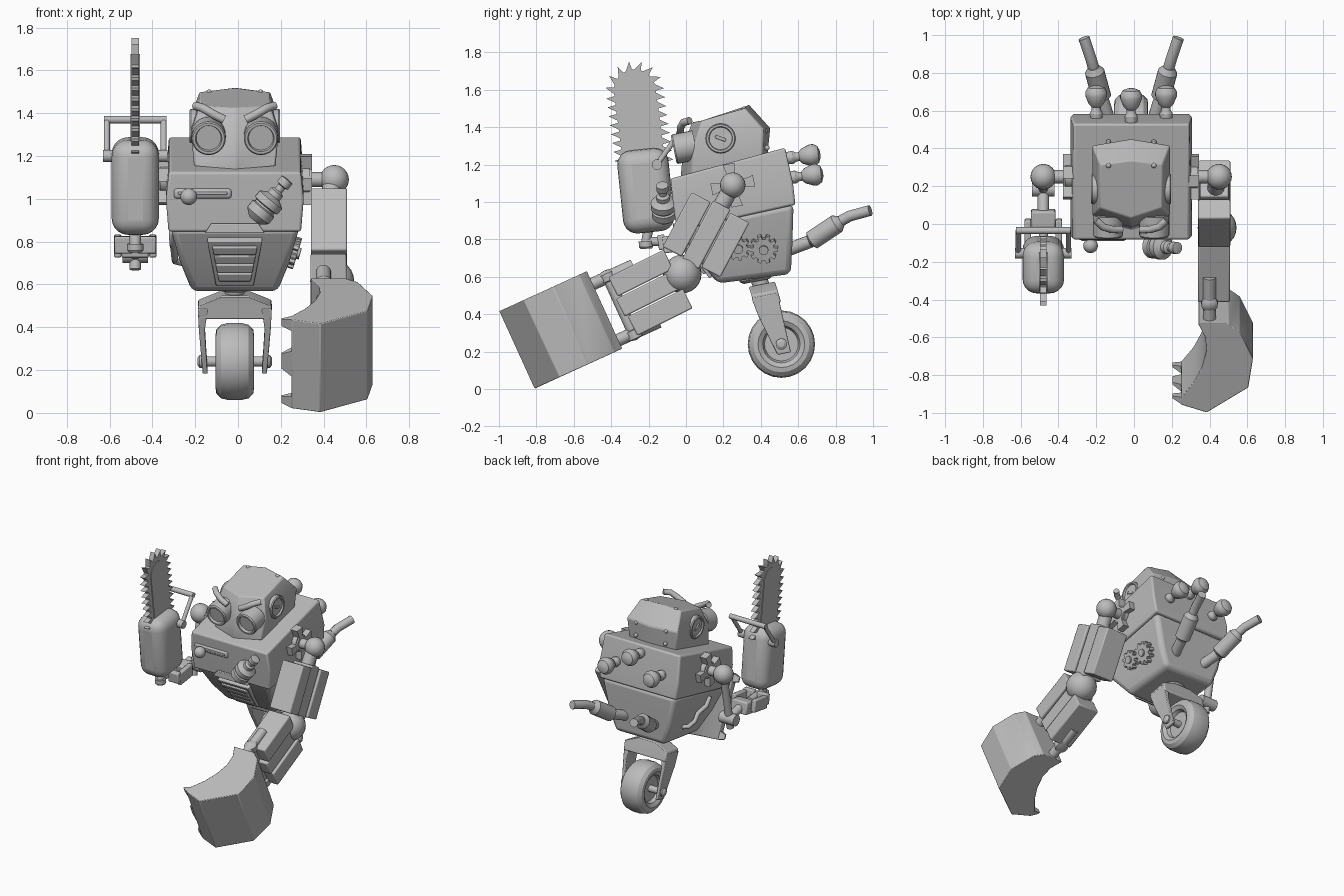
import bpy, bmesh, math
from mathutils import Vector, Matrix

if "Cube" in bpy.data.objects:
    bpy.data.objects.remove(bpy.data.objects["Cube"])

grey = bpy.data.materials.new("plain grey")
grey.diffuse_color = (0.5, 0.5, 0.5, 1)
grey.use_nodes = True
grey.node_tree.nodes["Principled BSDF"].inputs["Base Color"].default_value = grey.diffuse_color
CX = -0.015  # centre line of the torso, head and wheel


def loft(name, rings, bevel=0.0, seg=2):
    """Skin a list of closed rings and cap both ends."""
    bm = bmesh.new()
    rows = [[bm.verts.new(p) for p in ring] for ring in rings]
    n = len(rows[0])
    for a, b in zip(rows, rows[1:]):
        for i in range(n):
            j = (i + 1) % n
            bm.faces.new((a[i], a[j], b[j], b[i]))
    bm.faces.new(rows[0])
    bm.faces.new(rows[-1])
    bmesh.ops.remove_doubles(bm, verts=bm.verts, dist=1e-5)
    bmesh.ops.recalc_face_normals(bm, faces=bm.faces)
    me = bpy.data.meshes.new(name)
    bm.to_mesh(me)
    bm.free()
    me.materials.append(grey)
    ob = bpy.data.objects.new(name, me)
    bpy.context.collection.objects.link(ob)
    if bevel:
        m = ob.modifiers.new("Bevel", 'BEVEL')
        m.width, m.segments, m.limit_method = bevel, seg, 'ANGLE'
        m.angle_limit = math.radians(25)
    return ob


def frame(axis):
    return Vector(axis).to_track_quat('Z', 'Y')


def lathe(name, origin, axis, profile, seg=20):
    """Turn (radius, height) pairs around an axis."""
    q, o = frame(axis), Vector(origin)
    return loft(name, [[o + q @ Vector((max(r, 1e-6) * math.cos(i * math.tau / seg),
                                        max(r, 1e-6) * math.sin(i * math.tau / seg), h))
                        for i in range(seg)] for r, h in profile])


def rod(name, p, q, r, r2=None, seg=16):
    d = Vector(q) - Vector(p)
    return lathe(name, p, d, [(r, 0), (r if r2 is None else r2, d.length)], seg)


def ball(name, c, r):
    return lathe(name, c, (0, 0, 1), [(r * math.sin(math.pi * k / 12), -r * math.cos(math.pi * k / 12))
                                      for k in range(13)], 24)


def box(name, c, size, tilt=0, bevel=0.008, seg=2, offset=(0, 0, 0)):
    """Box turned about x; offset is in the turned frame."""
    R = Matrix.Rotation(math.radians(tilt), 3, 'X')
    sx, sy, sz = (s / 2 for s in size)
    return loft(name, [[Vector(c) + R @ (Vector(offset) + Vector((x, y, z))) for x, y in
                        ((-sx, -sy), (sx, -sy), (sx, sy), (-sx, sy))] for z in (-sz, sz)], bevel, seg)


def slab(name, levels, bevel):
    """Tilted rectangular sections: half width, front y, z, back y, z."""
    return loft(name, [[(CX - w, yf, zf), (CX + w, yf, zf), (CX + w, yb, zb), (CX - w, yb, zb)]
                       for w, yf, zf, yb, zb in levels], bevel, 3)


def gear(name, c, axis, r_in, r_out, teeth, thick, foot, tip, turn=0):
    q, pts = frame(axis), []
    for k in range(teeth):
        for r, f in ((r_in, -foot), (r_out, -tip), (r_out, tip), (r_in, foot)):
            a = (k + f) * math.tau / teeth + turn
            pts.append((r * math.cos(a), r * math.sin(a)))
    return loft(name, [[Vector(c) + q @ Vector((x, y, h)) for x, y in pts] for h in (0, thick)])


def tube(name, pts, r):
    cu = bpy.data.curves.new(name, 'CURVE')
    cu.dimensions, cu.bevel_depth, cu.bevel_resolution, cu.use_fill_caps = '3D', r, 3, True
    sp = cu.splines.new('POLY')
    sp.points.add(len(pts) - 1)
    for p, co in zip(sp.points, pts):
        p.co = (*co, 1)
    cu.materials.append(grey)
    ob = bpy.data.objects.new(name, cu)
    bpy.context.collection.objects.link(ob)


# Torso
slab("upper_torso", [(0.31, -0.05, 0.845, 0.585, 0.985), (0.322, -0.07, 1.0, 0.572, 1.1),
                     (0.308, -0.083, 1.125, 0.53, 1.29)], 0.012)
slab("lower_torso", [(0.2, 0.17, 0.565, 0.56, 0.615), (0.255, 0.06, 0.7, 0.568, 0.76),
                     (0.302, -0.042, 0.86, 0.575, 0.99)], 0.03)
loft("seam_plate", [[(CX + x, y, z) for x, z in ((-.14, .84), (.14, .84), (.11, .885), (-.11, .885))]
                    for y in (-.07, 0)], .004)


# Sloped belly grille
def belly(x, t, out):
    return Vector((CX + x, -0.045 + 0.215 * t, 0.84 - 0.275 * t)) + Vector((0, -0.788, -0.616)) * out


def plate(name, t0, t1, w0, w1, o0, o1):
    return loft(name, [[belly(-w0, t0, o), belly(w0, t0, o), belly(w1, t1, o), belly(-w1, t1, o)]
                       for o in (o0, o1)], 0.005)


plate("grille_frame", 0.1, 0.86, 0.128, 0.088, -0.03, 0.018)
for k in range(4):
    t = 0.18 + k * 0.15
    plate("grille_slat", t, t + 0.13, 0.105 - k * 0.008, 0.099 - k * 0.008, 0, 0.03)

# Chest slot, knob and valve
box("chest_slot", (-0.165, -0.068, 1.025), (0.27, 0.03, 0.048), 6, 0.013)
box("slot_groove", (-0.165, -0.08, 1.025), (0.23, 0.02, 0.014), 6, 0.004)
rod("knob_stem", (-0.23, -0.06, 1.015), (-0.23, -0.11, 1.01), 0.015)
ball("chest_knob", (-0.23, -0.115, 1.01), 0.039)
lathe("chest_valve", (0.075, -0.115, 0.9), (0.63, -0.05, 0.77),
      [(.03, 0), (.05, .015), (.065, .03), (.065, .07), (.055, .075), (.055, .085), (.068, .09),
       (.068, .125), (.035, .145), (.035, .17), (.02, .18), (.02, .205), (.032, .21), (.032, .245), (0, .25)])
rod("valve_mount", (0.13, -0.04, 0.98), (0.13, -0.12, 0.98), 0.035)


# Head: six-sided sections with a centre ridge
def head_ring(w, front, mid_f, mid_b, back):
    return [(CX, *front), (CX + w, *mid_f), (CX + w, *mid_b), (CX, *back), (CX - w, *mid_b), (CX - w, *mid_f)]


loft("head", [head_ring(.19, (-.03, 1.13), (.025, 1.15), (.41, 1.24), (.435, 1.245)),
              head_ring(.205, (-.015, 1.29), (.045, 1.31), (.415, 1.39), (.45, 1.395)),
              head_ring(.165, (.03, 1.425), (.085, 1.435), (.315, 1.5), (.335, 1.522))], 0.008)
for s in (-1, 1):
    lathe("eye", (CX + s * .122, .05, 1.305), (0, -.97, -.2),
          [(.08, 0), (.08, .11), (.074, .118), (.062, .118), (.058, .1), (0, .1)], 24)
    tube("eyebrow", [(CX + s * x, y, z) for x, y, z in
                     ((.185, .02, 1.435), (.15, -.015, 1.425), (.1, -.03, 1.395), (.05, -.03, 1.37))], .02)
    lathe("ear", (CX + s * .17, .185, 1.34), (s, 0, 0),
          [(.08, 0), (.08, .035), (.075, .042), (.064, .042), (.06, .03), (0, .03)], 24)
    box("ear_slot", (CX + s * .2, .185, 1.34), (.015, .06, .018), -20, .004)
    for y, z in ((.445, 1.29), (.435, 1.38)):
        ball("head_rivet", (CX + s * .12, y - .012, z), .014)
    ball("top_rivet", (CX + s * .12, .31, 1.497), .014)

    # Shoulders
    lathe("shoulder_pad", (CX + s * .29, .25, 1.09), (s, 0, 0), [(.06, 0), (.06, .06), (0, .06)])
    gear("shoulder_cross", (CX + s * .3, .25, 1.09), (s, 0, 0), .055, .12, 4, .06, .22, .17, .2)
    rod("shoulder_axle", (CX + s * .32, .25, 1.09), (CX + s * .46, .25, 1.09), .035)
    ball("shoulder_ball", (CX + s * .465, .25, 1.09), .068)

    # Exhaust pipes
    P = [(CX + s * x, y, z) for x, y, z in ((.11, .52, .735), (.155, .665, .79), (.2, .83, .9),
                                            (.213, .875, .925), (.25, .985, .955))]
    rod("pipe_base", P[0], P[1], .035)
    d = Vector(P[2]) - Vector(P[1])
    lathe("pipe_muffler", P[1], d, [(.035, 0), (.052, .012), (.052, d.length - .03), (.03, d.length)])
    tube("pipe_end", P[2:5], .03)

# Back knobs
for x, z, y in ((-.185, 1.13, .555), (0, 1.235, .54), (.185, 1.13, .555)):
    lathe("back_knob", (CX + x, y, z), (0, 1, .12),
          [(.03, -.02), (.035, .03), (.024, .05), (.024, .065), (.04, .08), (.058, .125),
           (.058, .145), (.045, .168), (.02, .178), (0, .18)])

# Gears on one flank, bent lever on the other
for y, z, r, t in ((.28, .76, .065, 9), (.415, .755, .077, 10)):
    gear("side_gear", (CX + .255, y, z), (1, 0, -.3), r * .75, r, t, .04, .3, .2)
    lathe("gear_hub", (CX + .255, y, z), (1, 0, -.3), [(.025, 0), (.025, .052), (0, .052)])
tube("side_lever", [(-.255, .4, .7), (-.295, .39, .71), (-.295, .32, .72), (-.3, .29, .77),
                    (-.305, .2, .79), (-.31, .17, .84), (-.27, .16, .84)], .016)

# Wheel and fork
lathe("fork_collar", (CX, .375, .59), (0, .2, -1), [(.09, -.03), (.09, 0), (.07, .015), (0, .015)])
rod("fork_stem", (CX, .375, .63), (CX, .41, .53), .045)
loft("fork_bridge", [[(CX + a * w, y + b * .07, z + b * .014) for a, b in ((-1, -1), (1, -1), (1, 1), (-1, 1))]
                     for w, y, z in ((.06, .405, .56), (.172, .42, .515), (.17, .438, .45))], .008)
for s in (-1, 1):
    loft("fork_leg", [[(CX + s * x, y + b * h, z + b * h * .2) for x, b in ((x0, -1), (x1, -1), (x1, 1), (x0, 1))]
                      for x0, x1, y, z, h in ((.125, .173, .42, .5, .07), (.14, .168, .45, .4, .062),
                                              (.127, .15, .525, .19, .036))], .005)
    lathe("axle_cap", (CX + s * .13, .51, .24), (s, 0, 0), [(.03, 0), (.03, .035), (.015, .045), (0, .045)])
rod("axle", (CX - .14, .51, .24), (CX + .14, .51, .24), .024)
half = [(.09, .05), (.1, .075), (.125, .09), (.15, .086), (.172, .065), (.18, .03)]
lathe("wheel", (CX, .51, .24), (1, 0, 0), [(0, -.05)] + [(r, -h) for r, h in half]
      + [(r, h) for r, h in reversed(half)] + [(0, .05)], 24)

# Heavy arm: slatted upper arm, elbow, forearm
for nm, c, tilt, ln in (("upper_arm", (.425, .107, .825), -28, .33), ("forearm", (.423, -.19, .515), -63.5, .33)):
    for k, w, hx in ((-1, .115, .17), (0, .105, .15), (1, .115, .17)):
        box(nm + "_slat", c, (hx, w, ln + (.03 if k == 0 else 0)), tilt, .008, 2, (0, k * .117, 0))
rod("arm_link", (.44, .25, 1.09), (.43, .16, .93), .045)
ball("elbow", (.44, -.02, .615), .103)

# Wrist pin with two knuckles
F, D = Vector((0, -.91, -.415)), Vector((0, .415, -.91))
pin = Vector((.4, -.435, .635))
lathe("wrist_pin", pin, D, [(0, 0), (.025, .004), (.044, .02), (.044, .06), (.03, .065), (.03, .35),
                            (.044, .355), (.044, .4), (0, .41)])
for h in (.04, .37):
    rod("wrist_knuckle", pin + D * h - F * .15, pin + D * h + F * .16, .034)

# Scoop claw with three teeth
prof = [(.34, 0), (.5, 0), (.56, .045), (.63, .2), (.605, .37), (.385, .515), (.25, .47),
        (.25, .425), (.315, .34), (.36, .25), (.383, .16), (.378, .08)]
O = Vector((0, -.53, .63))
loft("scoop", [[O + Vector((x, 0, 0)) + F * v + D * w for x, v in prof] for w in (0, .455)], .004)
for a, b in ((0, .06), (.16, .295), (.395, .455)):
    m = (b - a) * .22
    loft("scoop_tooth", [[O + Vector((x, 0, 0)) + F * v + D * w for v, w in
                          ((v0, a + i), (v1, a + i), (v1, b - i), (v0, b - i))]
                         for x, v0, v1, i in ((.255, .425, .47, 0), (.203, .425, .437, m))])

# Thin arm and gripping hand
X = -.48
rod("thin_upper_arm", (X, .25, 1.09), (X, .17, .67), .026)
rod("thin_elbow", (X - .06, .185, .74), (X + .06, .185, .74), .04)
rod("thin_forearm", (X, .185, .74), (X, .05, .775), .03)
box("hand", (X, .03, .775), (.13, .09, .09), 10, .01)
for s in (-1, 1):
    box("finger", (X + s * .082, -.05, .78), (.035, .15, .09), 8, .008)
    box("finger_tip", (X + s * .055, -.13, .785), (.085, .04, .08), 8, .008)
rod("saw_grip", (X, -.05, .785), (X, -.2, .79), .024)

# Chainsaw body, pommel and handle
box("saw_body", (X, -.215, 1.06), (.22, .275, .445), 6, .075, 5)
rod("saw_neck", (X, -.2, .86), (X, -.215, .78), .026)
lathe("saw_pommel", (X, -.215, .79), (0, .05, -1), [(.038, 0), (.038, .03), (.03, .04), (0, .04)])
for s in (-1, 1):
    rod("handle_pivot", (X + s * .09, -.155, 1.2), (X + s * .15, -.155, 1.2), .028)
    rod("handle_side", (X + s * .133, -.155, 1.2), (X + s * .133, -.035, 1.37), .014)
rod("handle_bar", (X - .145, -.035, 1.37), (X + .145, -.035, 1.37), .018)

# Blade: a rounded bar with hooked teeth
U, V = Vector((0, -.13, .991)), Vector((0, .991, .13))
base, R, L, N = Vector((X, -.222, 1.2)), .112, .4, 24


def edge(t, out):
    """Point at fraction t around the bar, pushed outwards."""
    s = t * (2 * L + math.pi * R)
    if s < L:
        return base + U * s + V * (R + out)
    if s > L + math.pi * R:
        return base + U * (2 * L + math.pi * R - s) - V * (R + out)
    a = (s - L) / R
    return base + U * (L + (R + out) * math.sin(a)) + V * (R + out) * math.cos(a)


ring = []
for k in range(N):
    ring += [edge(k / N, 0), edge((k + .15) / N, .045), edge((k + .75) / N, 0)]
ring.append(edge(1, 0))
dx = Vector((.018, 0, 0))
loft("saw_chain", [[p + dx * s for p in ring] for s in (-1, 1)])
loft("saw_bar", [[edge(k / 30, -.03) + dx * s for k in range(31)] for s in (-1.25, 1.25)])

# Smooth round parts, keep edges sharp
for ob in bpy.data.objects:
    if ob.type == 'MESH':
        ob.select_set(True)
        bpy.context.view_layer.objects.active = ob
bpy.ops.object.shade_smooth_by_angle(angle=math.radians(32))
